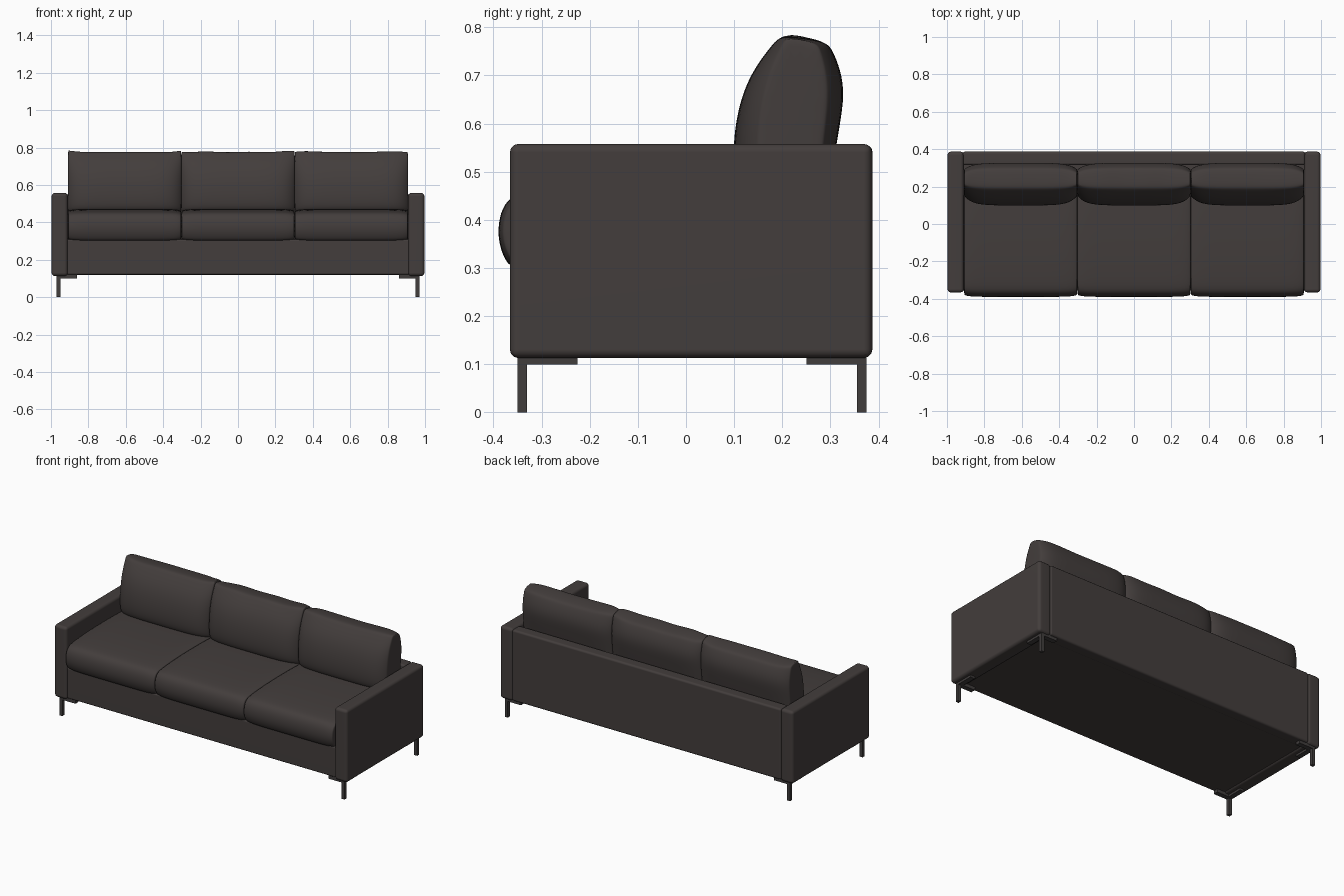
import bpy, bmesh, math

cube = bpy.data.objects.get("Cube")
if cube:
    bpy.data.objects.remove(cube, do_unlink=True)


def make_material(name, rgb):
    m = bpy.data.materials.new(name)
    m.use_nodes = True
    m.diffuse_color = (*rgb, 1)
    m.node_tree.nodes["Principled BSDF"].inputs["Base Color"].default_value = (*rgb, 1)
    return m


FABRIC = make_material("charcoal brown fabric", (0.056, 0.047, 0.045))
METAL = make_material("dark metal", (0.052, 0.047, 0.046))


def finish(name, bm, mat, angle=40):
    bmesh.ops.recalc_face_normals(bm, faces=bm.faces)
    mesh = bpy.data.meshes.new(name)
    bm.to_mesh(mesh)
    bm.free()
    mesh.materials.append(mat)
    ob = bpy.data.objects.new(name, mesh)
    bpy.context.collection.objects.link(ob)
    bpy.ops.object.select_all(action='DESELECT')
    bpy.context.view_layer.objects.active = ob
    ob.select_set(True)
    bpy.ops.object.shade_smooth_by_angle(angle=math.radians(angle))
    return ob


def box(name, lo, hi, mat, bevel=0.0):
    """Box between two corners, with optional rounded edges."""
    bm = bmesh.new()
    bmesh.ops.create_cube(bm, size=1)
    for v in bm.verts:
        v.co = [(a + b) / 2 + c * (b - a) for a, b, c in zip(lo, hi, v.co)]
    if bevel:
        bmesh.ops.bevel(bm, geom=bm.edges[:], offset=bevel, segments=3,
                        profile=0.5, affect='EDGES')
    ob = finish(name, bm, mat)
    if bevel:
        ob.modifiers.new("Flat sides", 'WEIGHTED_NORMAL')
    return ob


STATIONS = [-1, -0.985, -0.93, -0.8, -0.55, -0.2, 0.2, 0.55, 0.8, 0.93, 0.985, 1]


def cushion(name, profile, x, half, centre, pinch, power, ripple=0):
    """Side profile swept along x and pinched towards both ends."""
    bm = bmesh.new()
    rings = []
    top = max(z for _, z in profile)
    for t in STATIONS:
        fy, fz = (1 - p * abs(t) ** power for p in pinch)
        ring = []
        for y, z in profile:
            sag = ripple * (math.sin(9 * t + 3 * x) - 1 + t * t) if z > top - 0.04 else 0
            ring.append(bm.verts.new((x + half * t,
                                      centre[0] + (y - centre[0]) * fy,
                                      centre[1] + (z - centre[1]) * fz + sag)))
        rings.append(ring)
    n = len(profile)
    for a, b in zip(rings, rings[1:]):
        for i in range(n):
            j = (i + 1) % n
            bm.faces.new((a[i], a[j], b[j], b[i]))
    bm.faces.new(rings[0])
    bm.faces.new(rings[-1])
    ob = finish(name, bm, FABRIC, 60)
    sub = ob.modifiers.new("Soft", 'SUBSURF')
    sub.levels = sub.render_levels = 2
    return ob


# Frame
box("base", (-0.92, -0.355, 0.12), (0.92, 0.35, 0.31), FABRIC, 0.01)
box("back_panel", (-0.915, 0.315, 0.118), (0.915, 0.387, 0.555), FABRIC, 0.012)
for side, s in (("left", 1), ("right", -1)):
    xs = sorted((s * 0.91, s * 0.997))
    box(side + "_arm", (xs[0], -0.366, 0.113), (xs[1], 0.387, 0.558), FABRIC, 0.018)

# Cushions
SEAT = [(-0.35, 0.298), (-0.37, 0.305), (-0.386, 0.34), (-0.391, 0.375),
        (-0.386, 0.415), (-0.368, 0.447), (-0.33, 0.46), (-0.15, 0.473),
        (0.1, 0.473), (0.26, 0.465), (0.28, 0.44), (0.28, 0.32), (0.26, 0.298)]
BACK = [(0.13, 0.45), (0.103, 0.475), (0.097, 0.54), (0.104, 0.61), (0.12, 0.67),
        (0.145, 0.72), (0.182, 0.77), (0.195, 0.782), (0.24, 0.779), (0.292, 0.77),
        (0.303, 0.758), (0.322, 0.71), (0.329, 0.66), (0.32, 0.6), (0.308, 0.53),
        (0.3, 0.475), (0.28, 0.45)]
for label, x in (("right", -0.606), ("middle", 0), ("left", 0.606)):
    cushion(label + "_seat_cushion", SEAT, x, 0.304, (0, 0.38), (0.03, 0.12), 14)
    cushion(label + "_back_cushion", BACK, x, 0.304, (0.235, 0.6), (0.4, 0.0), 8, 0.004)

# Legs with angle brackets under each corner
for end, e in (("front", -1), ("back", 1)):
    for side, s in (("left", 1), ("right", -1)):
        def part(name, xr, yr, zr):
            xs = sorted(s * v for v in xr)
            ys = sorted(0.0125 + e * v for v in yr)
            box(f"{end}_{side}_{name}", (xs[0], ys[0], zr[0]), (xs[1], ys[1], zr[1]), METAL)
        part("leg", (0.95, 0.97), (0.3425, 0.3625), (0, 0.116))
        part("bracket_across", (0.86, 0.95), (0.3325, 0.3625), (0.1, 0.122))
        part("bracket_along", (0.94, 0.97), (0.2375, 0.3425), (0.1, 0.116))
